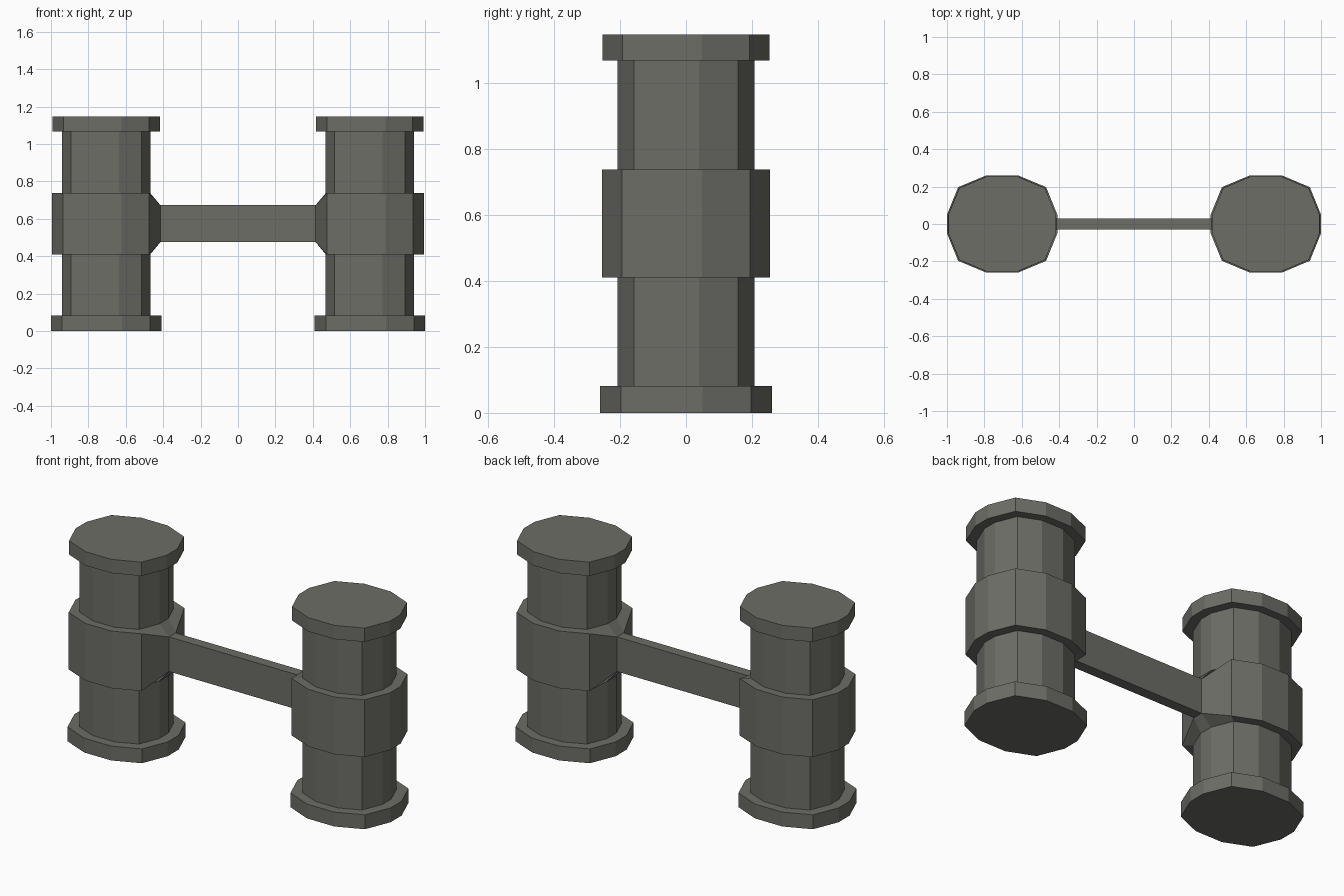
import bpy, bmesh

if "Cube" in bpy.data.objects:
    bpy.data.objects.remove(bpy.data.objects["Cube"])

grey = bpy.data.materials.new("dark warm grey")
grey.diffuse_color = (0.15, 0.153, 0.133, 1)
grey.use_nodes = True
grey.node_tree.nodes["Principled BSDF"].inputs["Base Color"].default_value = grey.diffuse_color

# One quarter of the twelve-sided cross-section, as offsets from the post axis
QUARTER = [(0.295, 0.05), (0.235, 0.197), (0.085, 0.26)]
OUTLINE = (QUARTER + [(-x, y) for x, y in reversed(QUARTER)]
           + [(-x, -y) for x, y in QUARTER]
           + [(x, -y) for x, y in reversed(QUARTER)])

# (height, scale) rings: foot, shaft, collar, shaft, cap
RINGS = [(0, 1), (0.082, 1), (0.082, 0.8), (0.41, 0.8), (0.41, 0.98),
         (0.737, 0.98), (0.737, 0.8), (1.067, 0.8), (1.067, 0.975), (1.146, 0.975)]
CENTRE = 0.705
BAR_X, BAR_Y, BAR_LOW, BAR_HIGH = 0.415, 0.03, 0.475, 0.673


def finish(bm, name):
    bmesh.ops.recalc_face_normals(bm, faces=bm.faces)
    mesh = bpy.data.meshes.new(name)
    bm.to_mesh(mesh)
    bm.free()
    mesh.materials.append(grey)
    ob = bpy.data.objects.new(name, mesh)
    bpy.context.collection.objects.link(ob)


def post(name, side):
    bm = bmesh.new()
    rings = []
    for i, (z, s) in enumerate(RINGS):
        ring = []
        for x, y in OUTLINE:
            co = (side * (CENTRE - x * s), y * s, z)
            # collar corners facing the bar taper in to meet it
            if i in (4, 5) and x == 0.295:
                co = (side * BAR_X, BAR_Y if y > 0 else -BAR_Y,
                      BAR_LOW if i == 4 else BAR_HIGH)
            ring.append(bm.verts.new(co))
        rings.append(ring)
    n = len(OUTLINE)
    for a, b in zip(rings, rings[1:]):
        for k in range(n):
            j = (k + 1) % n
            bm.faces.new((a[k], a[j], b[j], b[k]))
    bm.faces.new(rings[0])
    bm.faces.new(rings[-1])
    finish(bm, name)


post("left_post", -1)
post("right_post", 1)

# Flat connecting bar
bm = bmesh.new()
bmesh.ops.create_cube(bm, size=2)
for v in bm.verts:
    v.co = (v.co.x * BAR_X, v.co.y * BAR_Y, BAR_HIGH if v.co.z > 0 else BAR_LOW)
finish(bm, "connecting_bar")
